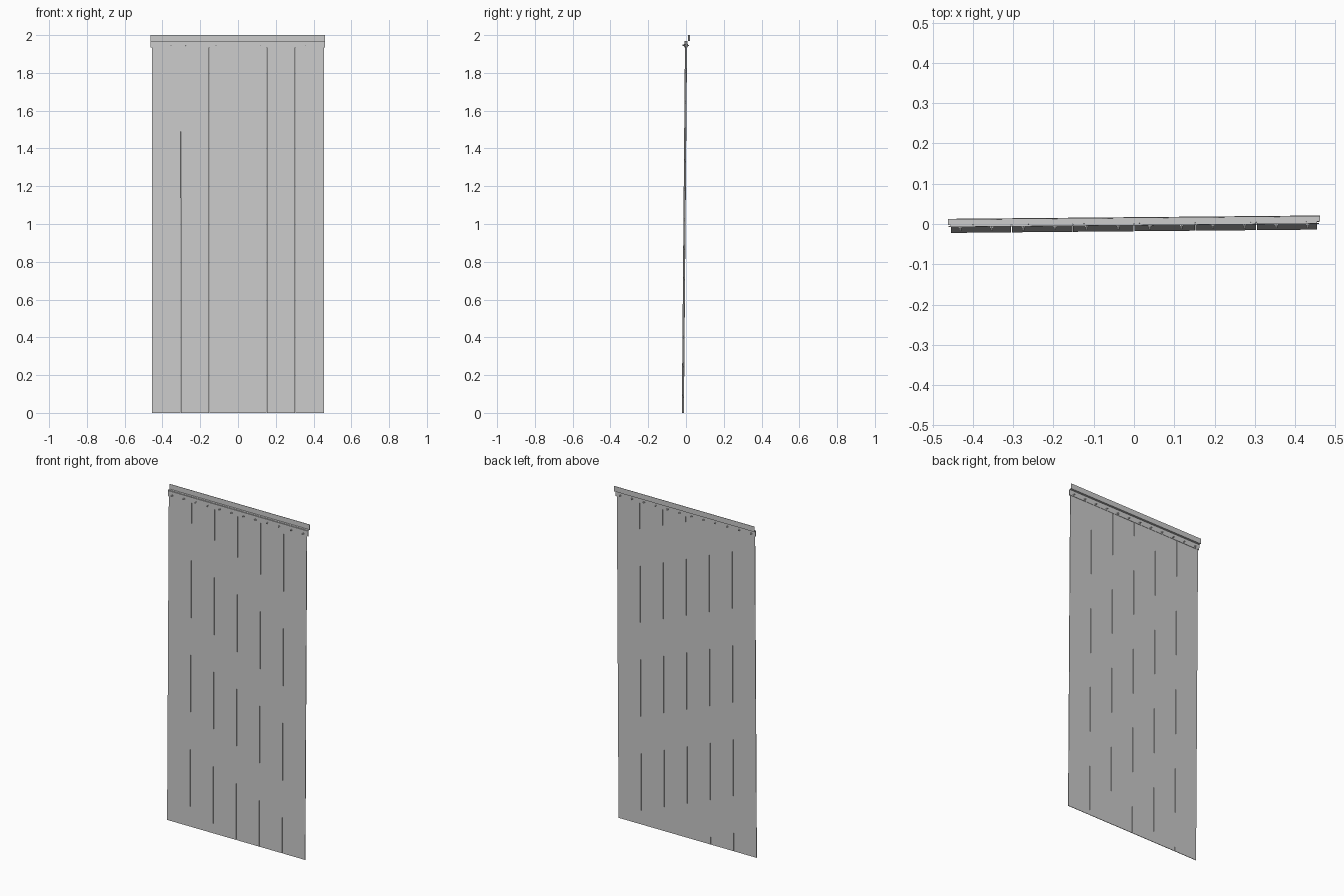
import bpy, bmesh, math
from mathutils import Matrix, Vector

if "Cube" in bpy.data.objects:
    bpy.data.objects.remove(bpy.data.objects["Cube"])

# slight lean and yaw of the whole hanging curtain
PLACE = (Matrix.Translation((0, -0.0165, 0))
         @ Matrix.Rotation(0.0090, 4, 'Z')
         @ Matrix.Rotation(-0.0085, 4, 'X'))


def finish(name, bm):
    bmesh.ops.recalc_face_normals(bm, faces=bm.faces)
    me = bpy.data.meshes.new(name)
    bm.transform(PLACE)
    bm.to_mesh(me)
    bm.free()
    ob = bpy.data.objects.new(name, me)
    bpy.context.collection.objects.link(ob)
    return ob


def box(name, x0, x1, y0, y1, z0, z1):
    bm = bmesh.new()
    bmesh.ops.create_cube(bm, size=1)
    bmesh.ops.scale(bm, verts=bm.verts, vec=(x1 - x0, y1 - y0, z1 - z0))
    bmesh.ops.translate(bm, verts=bm.verts,
                        vec=((x0 + x1) / 2, (y0 + y1) / 2, (z0 + z1) / 2))
    return finish(name, bm)


def extrude_profile(name, pts, x0, x1):
    bm = bmesh.new()
    face = bm.faces.new([bm.verts.new((x0, y, z)) for y, z in pts])
    ext = bmesh.ops.extrude_face_region(bm, geom=[face])
    moved = [g for g in ext['geom'] if isinstance(g, bmesh.types.BMVert)]
    bmesh.ops.translate(bm, verts=moved, vec=(x1 - x0, 0, 0))
    return finish(name, bm)


def rod(name, x, z, y0, y1, radius, sides):
    bm = bmesh.new()
    m = (Matrix.Translation((x, (y0 + y1) / 2, z))
         @ Matrix.Rotation(math.pi / 2, 4, 'X'))
    bmesh.ops.create_cone(bm, cap_ends=True, segments=sides, radius1=radius,
                          radius2=radius, depth=y1 - y0, matrix=m)
    return finish(name, bm)


# six hanging strips with hairline gaps
STRIP, GAP = 0.152, 0.002
for i in range(6):
    cx = (i - 2.5) * STRIP
    box(f"strip_{i + 1}", cx - (STRIP - GAP) / 2, cx + (STRIP - GAP) / 2,
        -0.0015, 0.0015, 0.0, 1.968)

# bent hanger rail: back plate, step, raised wall flange
rail = [(0.0015, 1.935), (0.0035, 1.935), (0.0035, 1.968), (0.0165, 1.968),
        (0.0165, 2.0), (0.0145, 2.0), (0.0145, 1.970), (0.0015, 1.970)]
extrude_profile("hanger_rail", rail, -0.462, 0.462)

# front clamping plate
box("clamp_plate", -0.46, 0.46, -0.0035, -0.0015, 1.935, 1.968)

# bolts with a head in front and a nut behind
for i in range(12):
    x = (i - 5.5) * 0.0785
    z = 1.946
    rod(f"bolt_{i + 1}", x, z, -0.0135, 0.012, 0.003, 10)
    rod(f"bolt_head_{i + 1}", x, z, -0.0065, -0.0035, 0.006, 6)
    rod(f"nut_{i + 1}", x, z, 0.0035, 0.0075, 0.006, 6)
